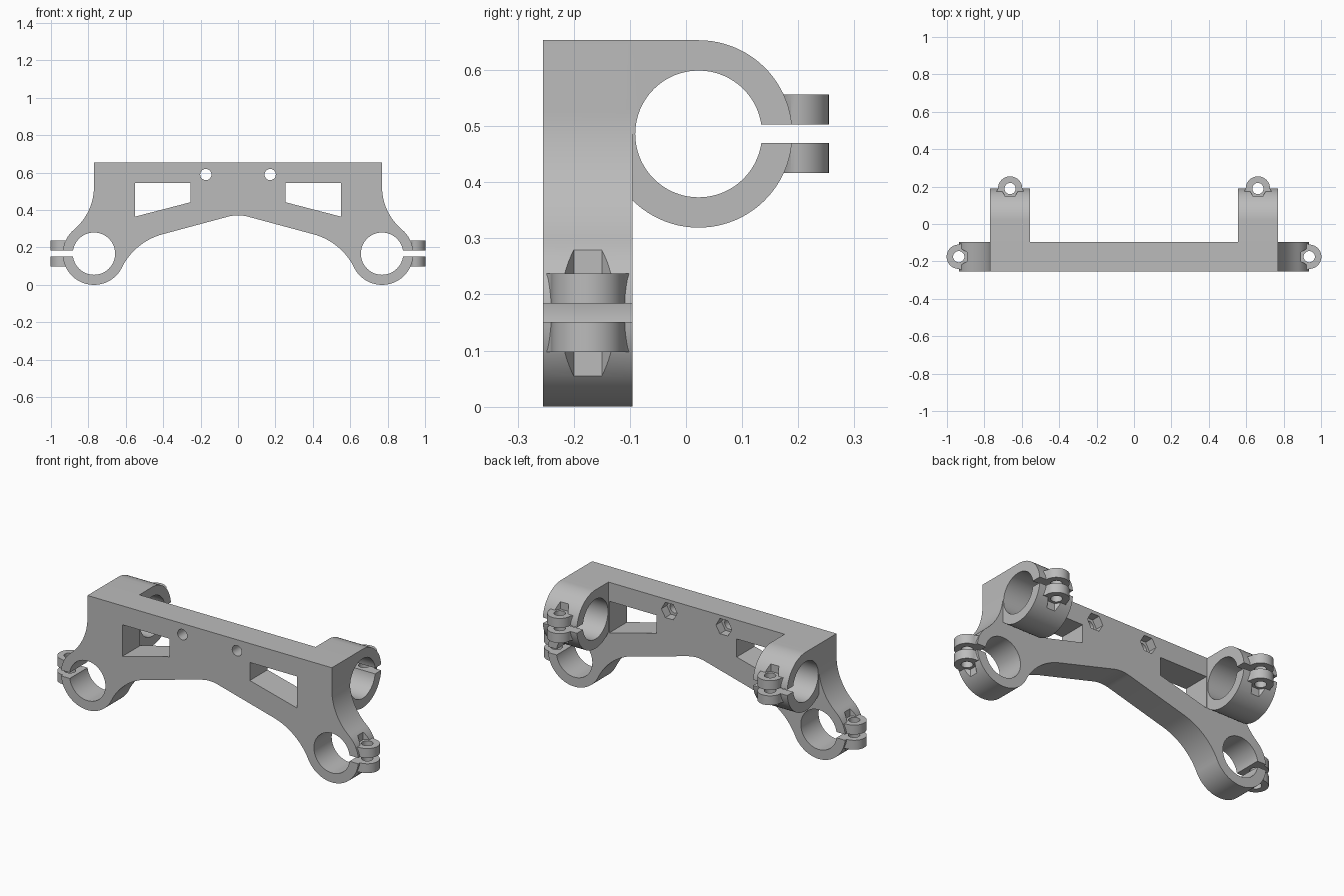
import bpy, bmesh
from math import sin, cos, radians, pi

if "Cube" in bpy.data.objects:
    bpy.data.objects.remove(bpy.data.objects["Cube"])

grey = bpy.data.materials.new("plain grey")
grey.use_nodes = True
grey.diffuse_color = (0.5, 0.5, 0.5, 1)
grey.node_tree.nodes["Principled BSDF"].inputs["Base Color"].default_value = (0.5, 0.5, 0.5, 1)


def arc(cx, cy, r, start, end, n):
    """Points along an arc, angles in degrees."""
    angles = [radians(start + (end - start) * i / n) for i in range(n + 1)]
    return [(cx + r * cos(a), cy + r * sin(a)) for a in angles]


def circle(cx, cy, r, n=64, start=0):
    return arc(cx, cy, r, start, start + 360, n)[:-1]


def prism(name, points, axis, low, high):
    """Extrude a flat outline along an axis."""
    place = {"x": lambda a, b, d: (d, a, b),
             "y": lambda a, b, d: (a, d, b),
             "z": lambda a, b, d: (a, b, d)}[axis]
    bm = bmesh.new()
    ends = [[bm.verts.new(place(a, b, d)) for a, b in points] for d in (low, high)]
    bm.faces.new(ends[0])
    bm.faces.new(ends[1])
    for i in range(len(points)):
        j = (i + 1) % len(points)
        bm.faces.new((ends[0][i], ends[0][j], ends[1][j], ends[1][i]))
    bmesh.ops.recalc_face_normals(bm, faces=bm.faces)
    mesh = bpy.data.meshes.new(name)
    bm.to_mesh(mesh)
    bm.free()
    mesh.materials.append(grey)
    ob = bpy.data.objects.new(name, mesh)
    bpy.context.collection.objects.link(ob)
    return ob


def apply(ob, mod):
    bpy.context.view_layer.objects.active = ob
    bpy.ops.object.modifier_apply(modifier=mod.name)


def combine(ob, tool, operation):
    mod = ob.modifiers.new("combine", "BOOLEAN")
    mod.solver = "EXACT"
    mod.operation = operation
    mod.object = tool
    apply(ob, mod)
    bpy.data.objects.remove(tool)


FRONT, BACK, TOP = -0.255, -0.095, 0.653
OUTER, BORE = 0.167, 0.113
LOWER = (0.77, -0.175, 0.167)
UPPER = (0.6625, 0.0225, 0.486)

# Front plate, one half and a little past the middle
outline = [(-0.05, TOP), (0.77, TOP)]
outline += arc(1.07, 0.525, 0.3, 180, 230, 16)
outline += arc(LOWER[0], LOWER[2], OUTER, 50, -153.6, 48)[1:]
outline += arc(0.316, -0.058, 0.34, 26.4, 75, 16)[1:]
outline += arc(0, 0.172, 0.2, 75, 104, 8)
body = prism("bracket_body", outline, "y", FRONT, BACK)

# Upper clamp arm reaching back
arm = [(FRONT, TOP)]
arm += arc(UPPER[1], UPPER[2], OUTER, 90, -134.7, 56)
arm += [(BACK - 0.05, 0.367), (FRONT, 0.367)]
combine(body, prism("upper_arm", arm, "x", 0.555, 0.77), "UNION")


def local(points, centre, sideways):
    """Move outline (outward, across) to the bolt position of a clamp."""
    x, y, _ = centre
    if sideways:
        return [(x + OUTER + u, y + v) for u, v in points]
    return [(x + v, y + OUTER + u) for u, v in points]


# Clamp ears with flared roots
flare = [(-0.04, 0.077), (-0.02, 0.077), (-0.012, 0.071), (-0.002, 0.066)]
ear = [(u, -v) for u, v in flare] + arc(0, 0, 0.065, -85, 85, 28) + flare[::-1]
slot = [(-0.11, -0.12), (0.1, -0.12), (0.1, 0.12), (-0.11, 0.12)]
clamps = ((LOWER, True), (UPPER, False))
for centre, sideways in clamps:
    z = centre[2]
    combine(body, prism("ears", local(ear, centre, sideways), "z", z - 0.07, z + 0.07), "UNION")

# Bores, clamp slots, bolt holes and hexagonal bolt pockets
combine(body, prism("lower_bore", circle(LOWER[0], LOWER[2], BORE), "y", -0.4, 0), "DIFFERENCE")
combine(body, prism("upper_bore", circle(UPPER[1], UPPER[2], BORE), "x", 0.4, 0.9), "DIFFERENCE")
for centre, sideways in clamps:
    z = centre[2]
    bolt = circle(0, 0, 0.03, 32)
    pocket = circle(0, 0, 0.05, 6, 30)
    for shape, low, high in ((slot, -0.0165, 0.0165), (bolt, -0.16, 0.16),
                             (pocket, 0.07, 0.165), (pocket, -0.165, -0.07)):
        combine(body, prism("cutter", local(shape, centre, sideways), "z", z + low, z + high),
                "DIFFERENCE")

# Plate window, mounting hole and nut pocket in the back
window = [(0.253, 0.545), (0.55, 0.545), (0.55, 0.365), (0.253, 0.442)]
for shape, low, high in ((window, -0.3, 0), (circle(0.172, 0.59, 0.03, 32), -0.3, 0),
                         (circle(0.172, 0.59, 0.05, 6), BACK - 0.05, 0)):
    combine(body, prism("cutter", shape, "y", low, high), "DIFFERENCE")

# Trim at the middle and mirror
bm = bmesh.new()
bm.from_mesh(body.data)
bmesh.ops.bisect_plane(bm, geom=bm.verts[:] + bm.edges[:] + bm.faces[:],
                       plane_co=(0, 0, 0), plane_no=(1, 0, 0), clear_inner=True)
bm.to_mesh(body.data)
bm.free()
mirror = body.modifiers.new("mirror", "MIRROR")
mirror.use_clip = True
apply(body, mirror)

bpy.ops.object.select_all(action="DESELECT")
body.select_set(True)
bpy.context.view_layer.objects.active = body
bpy.ops.object.shade_smooth_by_angle(angle=pi / 6)
